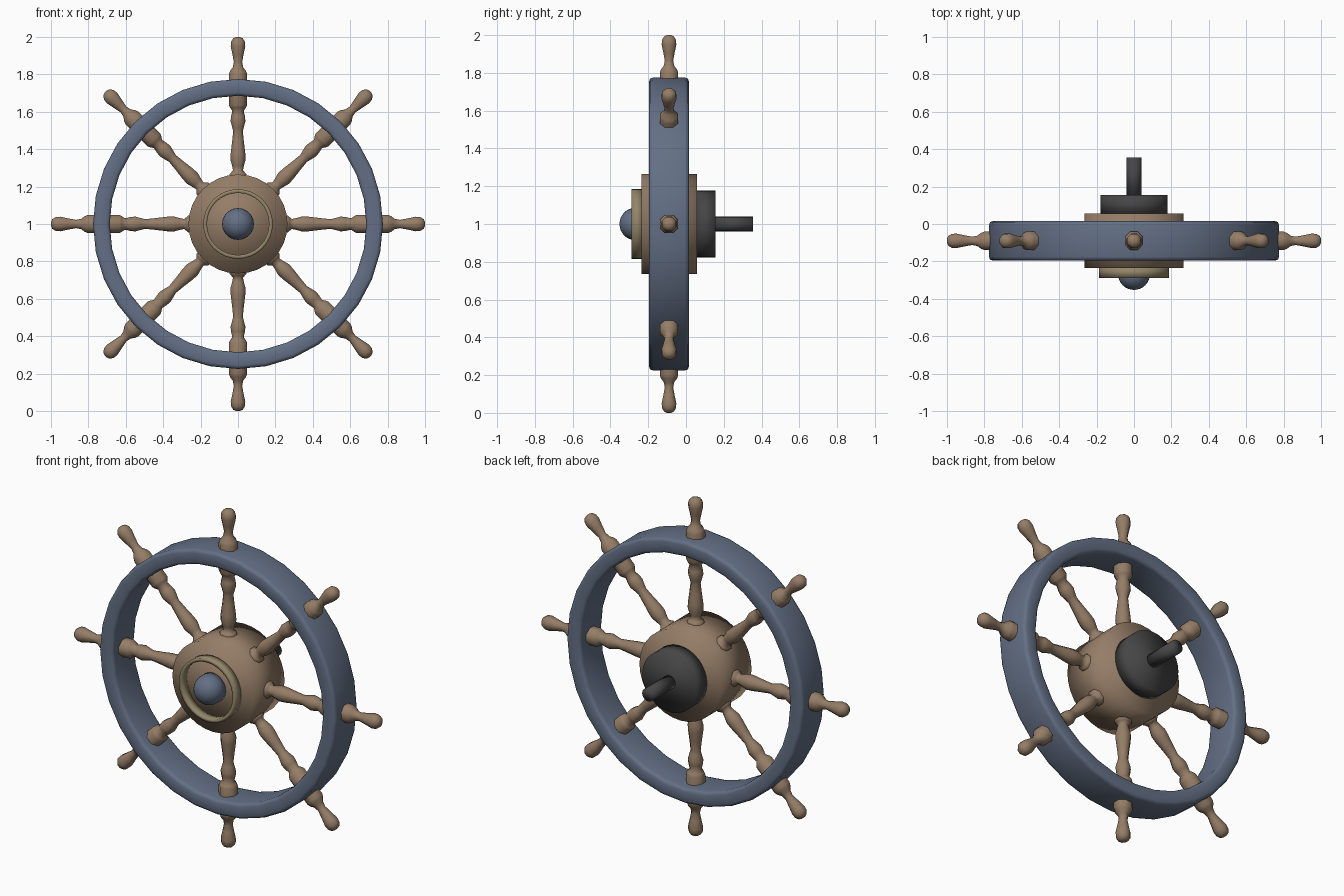
import bpy, bmesh
from math import pi, sin, cos
from mathutils import Matrix

if "Cube" in bpy.data.objects:
    bpy.data.objects.remove(bpy.data.objects["Cube"])

CENTRE = Matrix.Translation((0, 0, 1))
TO_Y = Matrix.Rotation(-pi / 2, 4, 'X')      # local z axis -> world +y


def material(name, rgb):
    m = bpy.data.materials.new(name)
    m.diffuse_color = (*rgb, 1)
    m.use_nodes = True
    m.node_tree.nodes["Principled BSDF"].inputs["Base Color"].default_value = m.diffuse_color
    return m


WOOD = material("wood", (0.30, 0.205, 0.135))
BLUE = material("blue_paint", (0.125, 0.16, 0.235))
BRASS = material("brass", (0.29, 0.235, 0.14))
IRON = material("iron", (0.06, 0.06, 0.06))


def lathe(name, profile, sides, mat, matrix, closed=False, offset=0.0):
    """Turn (radius, height) points around the local z axis."""
    bm = bmesh.new()
    rings = []
    for r, h in profile:
        rings.append([bm.verts.new((r * cos(2 * pi * (i + offset) / sides),
                                    r * sin(2 * pi * (i + offset) / sides), h))
                      for i in range(sides)])
    n = len(rings)
    for k in range(n if closed else n - 1):
        a, b = rings[k], rings[(k + 1) % n]
        for i in range(sides):
            j = (i + 1) % sides
            bm.faces.new((a[i], a[j], b[j], b[i]))
    if not closed:
        bm.faces.new(rings[0][::-1])
        bm.faces.new(rings[-1])
    bmesh.ops.recalc_face_normals(bm, faces=bm.faces[:])
    for f in bm.faces:
        f.smooth = True
    me = bpy.data.meshes.new(name)
    bm.to_mesh(me)
    bm.free()
    me.materials.append(mat)
    ob = bpy.data.objects.new(name, me)
    ob.matrix_world = matrix
    bpy.context.collection.objects.link(ob)
    return ob


AXLE = CENTRE @ TO_Y

# Rim: rounded rectangular band
lathe("rim", [(0.757, -0.195), (0.770, -0.190), (0.775, -0.175),
              (0.775, -0.005), (0.770, 0.010), (0.757, 0.015),
              (0.703, 0.015), (0.690, 0.008), (0.686, -0.005),
              (0.686, -0.175), (0.690, -0.188), (0.703, -0.195)],
      32, BLUE, AXLE, closed=True)

# Hub drum, front ring and cap, rear flange and shaft
lathe("hub", [(0.265, -0.235), (0.265, 0.057)], 32, WOOD, AXLE)
lathe("front_ring", [(0.186, -0.23), (0.186, -0.288), (0.166, -0.288), (0.166, -0.23)],
      32, BRASS, AXLE, closed=True)
dome = [(0.085 * cos(a * pi / 16), -0.27 - 0.082 * sin(a * pi / 16)) for a in range(8)]
lathe("hub_cap", [(0.085, -0.23)] + dome + [(0.004, -0.352)], 24, BLUE, AXLE)
lathe("rear_flange", [(0.178, 0.05), (0.178, 0.155)], 32, IRON, AXLE)
lathe("shaft", [(0.039, 0.15), (0.039, 0.355)], 16, IRON, AXLE)

# Eight turned spokes with handles
SPOKE = [(0.048, 0.20), (0.048, 0.268), (0.040, 0.275), (0.029, 0.288), (0.034, 0.31),
         (0.044, 0.345), (0.042, 0.38), (0.034, 0.44), (0.028, 0.495),
         (0.033, 0.515), (0.043, 0.55), (0.040, 0.575), (0.033, 0.605),
         (0.046, 0.622), (0.053, 0.635), (0.053, 0.80), (0.046, 0.818),
         (0.030, 0.838), (0.024, 0.865), (0.032, 0.905), (0.042, 0.95),
         (0.040, 0.975), (0.028, 0.993), (0.012, 1.0)]
for i in range(8):
    m = Matrix.Translation((0, -0.09, 1)) @ Matrix.Rotation(i * pi / 4, 4, 'Y')
    lathe(f"spoke_{i + 1}", SPOKE, 8, WOOD, m, offset=0.5)
